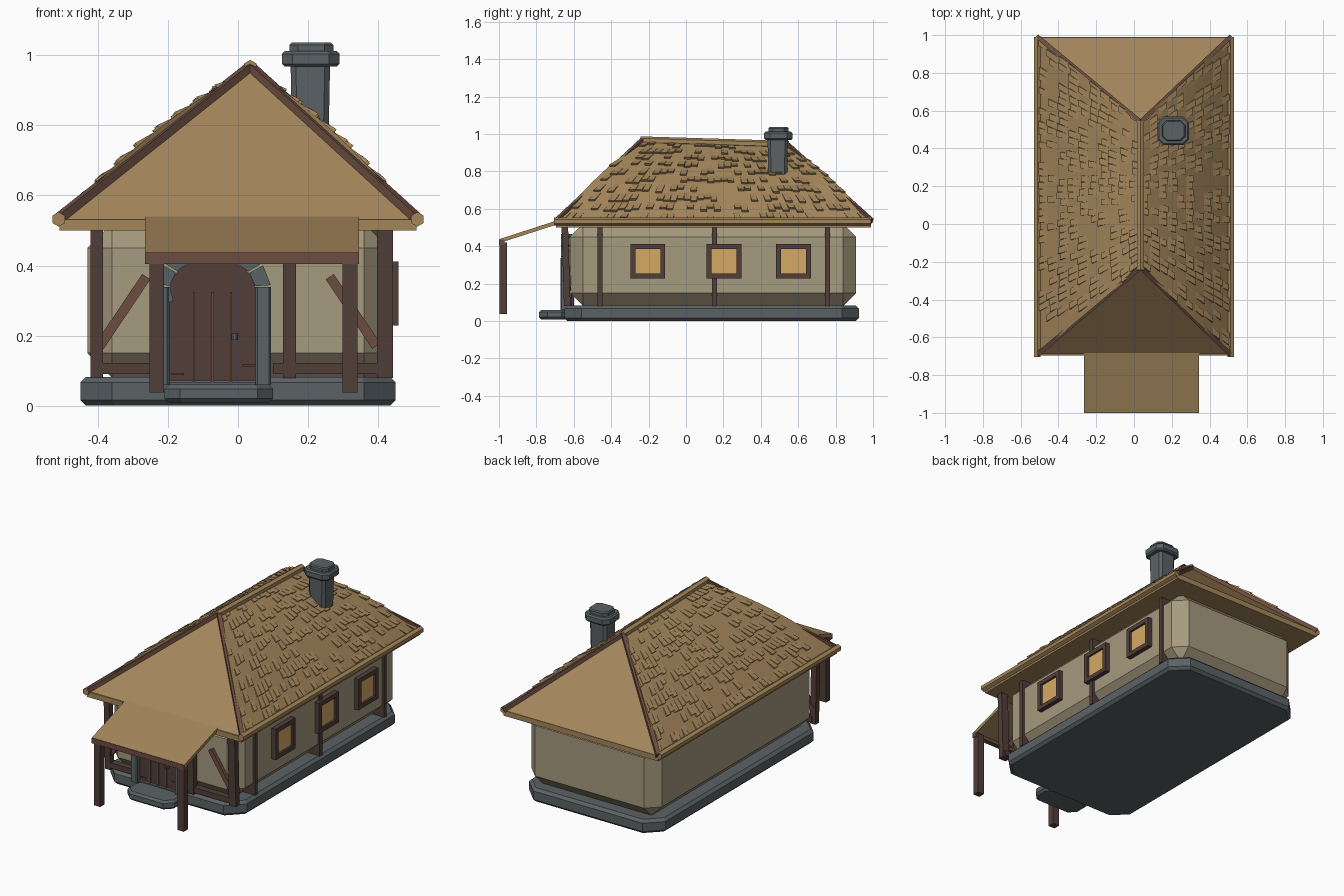
import bpy, bmesh, math, random
from mathutils import Vector, Matrix

random.seed(4)
if "Cube" in bpy.data.objects:
    bpy.data.objects.remove(bpy.data.objects["Cube"])


def material(name, rgb):
    m = bpy.data.materials.new(name)
    m.use_nodes = True
    m.diffuse_color = (*rgb, 1)
    m.node_tree.nodes["Principled BSDF"].inputs["Base Color"].default_value = (*rgb, 1)
    return m


THATCH = material("tan_shingle", (.37, .24, .105))
PLASTER = material("plaster", (.38, .325, .21))
TIMBER = material("dark_timber", (.085, .049, .041))
TRIM = material("brown_trim", (.15, .074, .052))
STONE = material("grey_stone", (.105, .123, .131))
GLASS = material("amber_glass", (.66, .40, .13))


def finish(name, bm, mat):
    bmesh.ops.recalc_face_normals(bm, faces=bm.faces)
    mesh = bpy.data.meshes.new(name)
    bm.to_mesh(mesh)
    bm.free()
    mesh.materials.append(mat)
    ob = bpy.data.objects.new(name, mesh)
    bpy.context.collection.objects.link(ob)
    return ob


def block(name, lo, hi, mat, corner=0, chamfer=0, taper=1):
    """Box between two corners, with cut upright corners and chamfered rims."""
    lo, hi = Vector(lo), Vector(hi)
    bm = bmesh.new()
    bmesh.ops.create_cube(bm, size=1)
    for v in bm.verts:
        k = taper if v.co.z < 0 else 1
        v.co = Vector((v.co.x * k, v.co.y * k, v.co.z)) * (hi - lo) + (lo + hi) / 2
    if corner:
        up = [e for e in bm.edges if abs((e.verts[0].co - e.verts[1].co).normalized().z) > .7]
        bmesh.ops.bevel(bm, geom=up, offset=corner, segments=1, affect='EDGES')
    if chamfer:
        rim = [e for e in bm.edges if abs(e.verts[0].co.z - e.verts[1].co.z) < 1e-4] if corner else bm.edges[:]
        bmesh.ops.bevel(bm, geom=rim, offset=chamfer, segments=1, affect='EDGES')
    return finish(name, bm, mat)


def beam(name, a, b, w, d, mat, sides=4):
    """Straight timber from a to b; w and d are its section sizes."""
    a, b = Vector(a), Vector(b)
    bm = bmesh.new()
    if sides == 4:
        bmesh.ops.create_cube(bm, size=1)
    else:
        bmesh.ops.create_cone(bm, cap_ends=True, segments=sides, radius1=.5, radius2=.5, depth=1)
    turn = (b - a).to_track_quat('Z', 'Y').to_matrix().to_4x4()
    bm.transform(Matrix.Translation((a + b) / 2) @ turn @ Matrix.Diagonal((w, d, (b - a).length, 1)))
    return finish(name, bm, mat)


def plate(name, outline, y0, y1, mat):
    """Outline in x, z extruded along y."""
    bm = bmesh.new()
    f = bm.faces.new([bm.verts.new((x, y0, z)) for x, z in outline])
    ext = bmesh.ops.extrude_face_region(bm, geom=[f])["geom"]
    for v in ext:
        if isinstance(v, bmesh.types.BMVert):
            v.co.y = y1
    return finish(name, bm, mat)


# Foundation, walls and step
block("foundation", (-.45, -.65, 0), (.45, .925, .082), STONE, .09, .016)
block("walls", (-.43, -.62, .08), (.43, .91, .52), PLASTER, 0, .07)
block("door_step", (-.21, -.785, .008), (.1, -.62, .06), STONE, .045, .012)

# Roof: two bulging slopes and two flat hips
RIDGE_X, EAVE = .035, .53


def slope(side, u, v, bulge=.035):
    y0, y1 = -.69 + .46 * v, .99 - .45 * v
    z = EAVE + (.435 - .025 * u) * v + bulge * math.sin(math.pi * v)
    return Vector((side * .51 * (1 - v) + RIDGE_X * v, y0 + (y1 - y0) * u, z))


bm = bmesh.new()
face = lambda *pts: bm.faces.new([bm.verts.new(p) for p in pts])
ROWS = 10
for s in (-1, 1):
    for i in range(ROWS):
        a, b = i / ROWS, (i + 1) / ROWS
        face(slope(s, 0, a), slope(s, 1, a), slope(s, 1, b), slope(s, 0, b))
        for u in (0, 1):
            face(slope(s, u, a), slope(s, u, b), slope(s, u, b, 0), slope(s, u, a, 0))
for u in (0, 1):
    face(slope(-1, u, 0), slope(1, u, 0), slope(1, u, 1))
bmesh.ops.remove_doubles(bm, verts=bm.verts, dist=1e-4)
finish("roof", bm, THATCH)
block("eave_slab", (-.51, -.695, .5), (.51, .99, .532), THATCH)

# Raised shingles in staggered courses
bm = bmesh.new()
for s in (-1, 1):
    lift = Vector((s * .65, 0, .76)) * .011
    for r in range(ROWS):
        v0, v1 = (r + .15) / ROWS, (r + .95) / ROWS
        length = slope(s, 1, v0).y - slope(s, 0, v0).y
        count = int(length / .036)
        for i in range(count):
            if random.random() < .45:
                continue
            u0 = (i + .5 * (r % 2)) / count
            u1 = min(u0 + .93 / count, 1)
            low = v0 + random.uniform(-.02, .02)
            p, q, t, w = slope(s, u0, low), slope(s, u1, low), slope(s, u1, v1), slope(s, u0, v1)
            pl, ql = p + lift, q + lift
            face(pl, ql, t, w)
            face(p, q, ql, pl)
            face(p, pl, w)
            face(q, t, ql)
bmesh.ops.remove_doubles(bm, verts=bm.verts, dist=1e-5)
finish("shingles", bm, THATCH)

# Ridge cap, eave rolls and hip trims
beam("ridge_cap", (RIDGE_X, -.245, .966), (RIDGE_X, .55, .942), .042, .042, THATCH, 6)
for s, label in ((-1, "right"), (1, "left")):
    beam(f"eave_roll_{label}", (s * .512, -.705, .532), (s * .512, .99, .532), .042, .042, THATCH, 6)
    for u, end in ((0, "front"), (1, "back")):
        beam(f"hip_trim_{end}_{label}", slope(s, u, 0) + Vector((0, 0, .004)), slope(s, u, 1), .024, .028, TRIM)

# Chimney
block("chimney_stack", (.15, .436, .7), (.263, .545, .98), STONE, .015, 0, .9)
block("chimney_collar", (.125, .418, .968), (.29, .57, 1.012), STONE, .03, .008)
block("chimney_top", (.147, .44, 1.005), (.272, .548, 1.036), STONE, .025, .006)

# Porch canopy and posts
beam("canopy", (.04, -.68, .53), (.04, -.995, .428), .61, .02, THATCH)
block("canopy_beam", (-.265, -1, .405), (.345, -.97, .436), TRIM)
for x, label in ((-.232, "right"), (.32, "left")):
    block(f"porch_post_{label}", (x - .021, -.998, .038), (x + .021, -.958, .42), TIMBER)

# Front timber frame
for x, w in ((-.403, .036), (.147, .036), (.42, .046)):
    beam("front_post", (x, -.635, .08), (x, -.648, .51), w, .035, TIMBER)
for a, b in ((-.4, -.21), (.1, .43)):
    block("sill_beam", (a, -.65, .09), (b, -.61, .122), TIMBER)
for s in (-1, 1):
    beam("front_brace", (s * .395, -.628, .17), (s * .262, -.628, .368), .024, .028, TRIM)

# Arched door, frame stones, slats and handle
DOOR_X, SPRING = -.073, .335


def arc(rx, rz, deg):
    t = math.radians(deg)
    return DOOR_X + rx * math.cos(t), SPRING + rz * math.sin(t)


outline = [(DOOR_X - .123, .06), (DOOR_X + .123, .06)] + [arc(.123, .085, d) for d in range(0, 181, 20)]
plate("door", outline, -.645, -.6, TIMBER)
for s in (-1, 1):
    x = DOOR_X + s * .145
    block("door_jamb", (x - .022, -.672, .06), (x + .022, -.61, .338), STONE, .006)
for d in range(4, 180, 29):
    plate("arch_stone", [arc(.122, .088, d), arc(.167, .13, d), arc(.167, .13, d + 26), arc(.122, .088, d + 26)],
          -.668, -.61, STONE)
for x in (-.126, -.072, -.02):
    block("door_slat", (x - .003, -.65, .065), (x + .003, -.64, .325), TRIM)
block("door_handle", (-.018, -.665, .188), (-.002, -.64, .206), STONE, .004)
for x, z in ((-.172, .09), (.03, .115)):
    block("door_hinge", (x - .018, -.65, z - .003), (x + .018, -.64, z + .003), TIMBER)

# Left side posts and lit windows
for y in (-.46, .152, .757):
    block("side_post", (.36, y - .013, .08), (.442, y + .013, .5), TIMBER)
for y in (-.204, .203, .575):
    block("window_pane", (.42, y - .07, .25), (.446, y + .07, .39), GLASS)
    for s in (-1, 1):
        block("window_jamb", (.42, y + s * .08 - .013, .228), (.458, y + s * .08 + .013, .412), TIMBER)
        z = .32 + s * .079
        block("window_rail", (.42, y - .07, z - .013), (.458, y + .07, z + .013), TIMBER)
